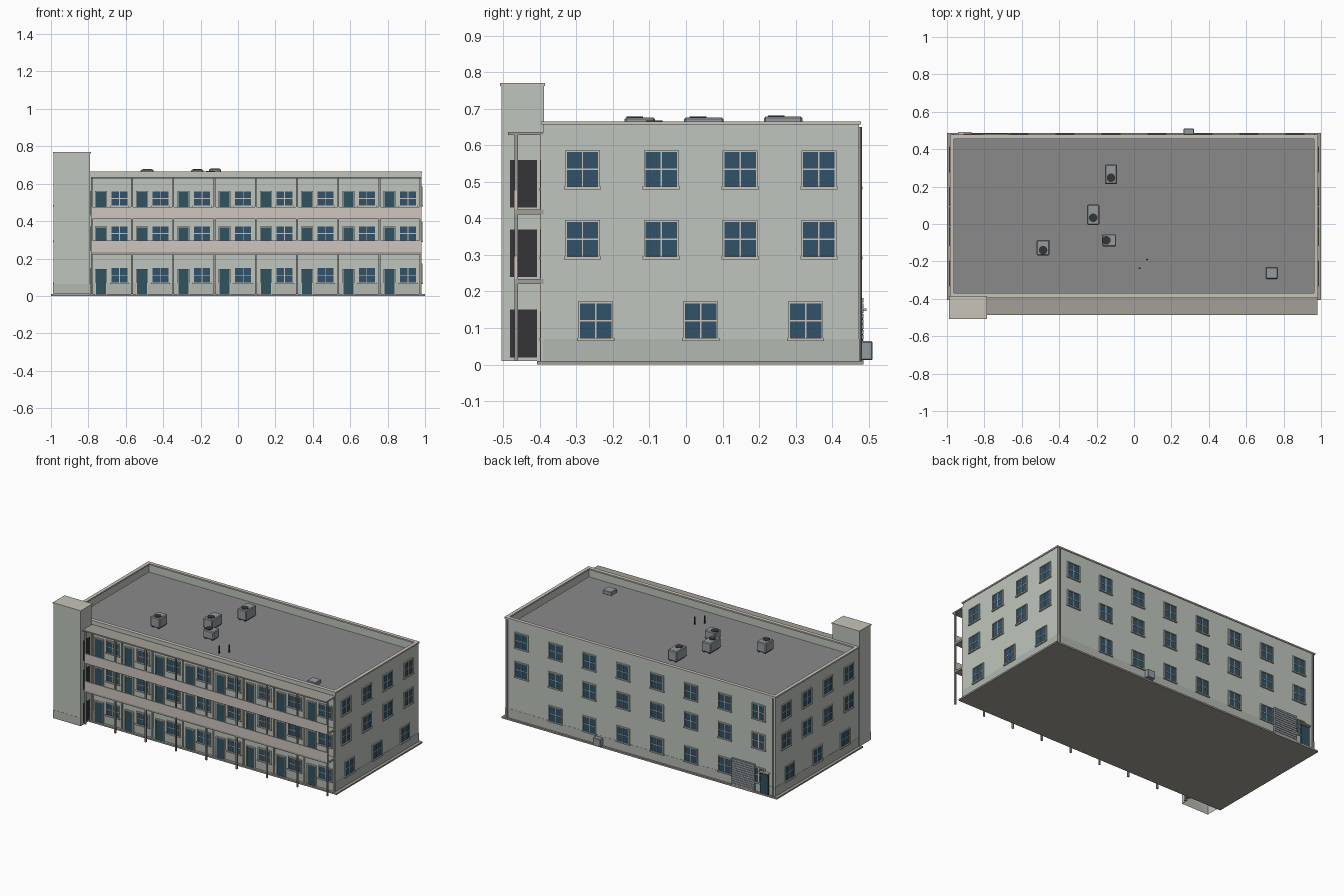
import bpy, bmesh, math
from mathutils import Matrix, Vector

if "Cube" in bpy.data.objects:
    bpy.data.objects.remove(bpy.data.objects["Cube"])

def mat(name, c):
    m = bpy.data.materials.new(name)
    m.diffuse_color = (*c, 1)
    m.use_nodes = True
    m.node_tree.nodes["Principled BSDF"].inputs["Base Color"].default_value = m.diffuse_color
    return m

WALL = mat("wall_paint", (0.52, 0.56, 0.51))
PLINTH = mat("plinth_paint", (0.45, 0.48, 0.44))
TRIM = mat("trim", (0.58, 0.55, 0.49))
RAIL = mat("balcony_paint", (0.62, 0.56, 0.52))
CONC = mat("concrete", (0.36, 0.35, 0.31))
ROOF = mat("roofing", (0.25, 0.255, 0.25))
GLASS = mat("glass", (0.03, 0.085, 0.14))
DOOR = mat("door_paint", (0.03, 0.085, 0.115))
DARK = mat("dark", (0.035, 0.035, 0.04))
METAL = mat("metal", (0.30, 0.33, 0.35))
POST = mat("post_paint", (0.33, 0.33, 0.30))

def finish(name, bm, m):
    me = bpy.data.meshes.new(name)
    bm.to_mesh(me)
    bm.free()
    ob = bpy.data.objects.new(name, me)
    me.materials.append(m)
    bpy.context.collection.objects.link(ob)
    return ob

def add_box(bm, x0, x1, y0, y1, z0, z1):
    size = Matrix.Diagonal((x1 - x0, y1 - y0, z1 - z0, 1))
    mid = Matrix.Translation(((x0 + x1) / 2, (y0 + y1) / 2, (z0 + z1) / 2))
    return bmesh.ops.create_cube(bm, size=1, matrix=mid @ size)["verts"]

def boxes(name, items, m, bevel=0):
    bm = bmesh.new()
    for b in items:
        add_box(bm, *b)
    ob = finish(name, bm, m)
    if bevel:
        mod = ob.modifiers.new("bevel", "BEVEL")
        mod.width, mod.segments = bevel, 1
    return ob

def cylinders(name, items, m, n=16):
    bm = bmesh.new()
    for x, y, z0, z1, r in items:
        bmesh.ops.create_cone(bm, cap_ends=True, segments=n, radius1=r, radius2=r, depth=z1 - z0,
                              matrix=Matrix.Translation((x, y, (z0 + z1) / 2)))
    return finish(name, bm, m)

# Wall planes
X, YF, YB, TOP, DECK = 0.98, -0.39, 0.473, 0.66, 0.605

def on_wall(side, u0, u1, z0, z1, d0, d1):
    """Box on a wall: u along it, d outward from its face."""
    if side == "front":
        return (u0, u1, YF - d1, YF - d0, z0, z1)
    if side == "back":
        return (u0, u1, YB + d0, YB + d1, z0, z1)
    if side == "right":
        return (X + d0, X + d1, u0, u1, z0, z1)
    return (-X - d1, -X - d0, u0, u1, z0, z1)

# Main block, with the roof sunk behind a parapet
bm = bmesh.new()
add_box(bm, -X, X, YF, YB, 0.01, TOP)
bm.faces.ensure_lookup_table()
top = max(bm.faces, key=lambda f: f.calc_center_median().z)
bmesh.ops.inset_individual(bm, faces=[top], thickness=0.016)
hole = bmesh.ops.extrude_discrete_faces(bm, faces=[top])["faces"]
bmesh.ops.translate(bm, verts=hole[0].verts, vec=Vector((0, 0, DECK - TOP)))
finish("main_block", bm, WALL)
boxes("roof_deck", [(-X + .016, X - .016, YF + .016, YB - .016, DECK - .002, DECK + .001)], ROOF)
boxes("base_slab", [(-1, 1, -0.407, 0.486, 0, 0.01)], CONC)
boxes("plinth", [(-X - .001, X + .001, YF - .001, YB + .001, 0.01, 0.07)], PLINTH)
e = 0.005
boxes("coping", [(-X - e, X + e, YF - e, YF + .02, TOP - .004, TOP + .005),
                 (-X - e, X + e, YB - .018, YB + e, TOP - .004, TOP + .005),
                 (-X - e, -X + .018, YF + .02, YB - .018, TOP - .004, TOP + .005),
                 (X - .018, X + e, YF + .02, YB - .018, TOP - .004, TOP + .005)], TRIM)

# Stair tower: open underneath, with dark doorways to each walkway
bm = bmesh.new()
add_box(bm, -0.987, -0.79, -0.504, -0.389, 0.01, 0.763)
low = min(bm.faces, key=lambda f: f.calc_center_median().z)
bmesh.ops.delete(bm, geom=[low], context="FACES_ONLY")
finish("stair_tower", bm, WALL)
boxes("tower_cap", [(-0.99, -0.786, -0.508, -0.385, 0.762, 0.77)], TRIM)
boxes("tower_plinth", [(-0.988, -0.789, -0.505, -0.504, 0.012, 0.065)], PLINTH)
boxes("tower_doorways", [(-0.792, -0.788, -0.481, -0.407, z, z + 0.13) for z in (0.02, 0.24, 0.43)], DARK)

# Windows: (side, centre, bottom, width, height)
wins, doors, frames = [], [], []
BAY0, BAY = -0.787, 0.2205
for side in ("left", "right"):
    for z in (0.482, 0.291):
        wins += [(side, -0.283 + 0.2155 * i, z, 0.096, 0.104) for i in range(4)]
    wins += [(side, -0.247 + 0.287 * i, 0.068, 0.096, 0.104) for i in range(3)]
for z in (0.482, 0.291, 0.068):
    wins += [("back", 0.861 - 0.246 * i, z, 0.096, 0.104) for i in range(8) if z > .1 or i]
for b in range(8):
    x = BAY0 + BAY * b
    for floor, wz in ((0.01, 0.068), (0.235, 0.291), (0.425, 0.478)):
        wins.append(("front", x + 0.153, wz, 0.096, 0.086))
        doors.append(on_wall("front", x + .027, x + .081, floor, floor + .13, 0, .006))
        frames += [on_wall("front", x + a, x + a + .005, floor, floor + .135, 0, .009) for a in (.022, .081)]
        frames.append(on_wall("front", x + .022, x + .086, floor + .13, floor + .135, 0, .009))

glass, bars = [], []
for side, c, z, w, h in wins:
    t, l, r, zt = 0.005, c - w / 2, c + w / 2, z + h
    glass.append(on_wall(side, l + t, r - t, z + t, zt - t, 0, 0.003))
    frames += [on_wall(side, l, l + t, z, zt, 0, .007), on_wall(side, r - t, r, z, zt, 0, .007),
               on_wall(side, l + t, r - t, zt - t, zt, 0, .007),
               on_wall(side, l - .003, r + .003, z - .003, z + t, 0, .01)]
    zm = z + h / 2
    bars += [on_wall(side, c - .002, c + .002, z + t, zt - t, 0, .005),
             on_wall(side, l + t, r - t, zm - .002, zm + .002, 0, .005)]
boxes("window_glass", glass, GLASS)
boxes("window_and_door_frames", frames, TRIM)
boxes("window_bars", bars, TRIM)
boxes("front_doors", doors, DOOR)

# Walkways, parapets, canopy and posts
XL, XR = BAY0, X
boxes("walkway_slabs", [(XL, XR, -0.468, YF, z, z + 0.013) for z in (0.221, 0.411)], CONC)
boxes("walkway_parapets", [(XL, XR, -0.470, -0.462, z, z + 0.061) for z in (0.234, 0.415)], RAIL)
boxes("canopy", [(XL, XR, -0.487, YF, 0.628, 0.636)], CONC)
xs = [min(max(BAY0 + BAY * i, XL + .005), XR - .005) for i in range(9)]
boxes("walkway_posts", [(x - .005, x + .005, -0.469, -0.459, 0.01, 0.63) for x in xs], POST)
boxes("bay_pilasters", [(x - .004, x + .004, YF - .008, YF, 0.01, 0.63) for x in xs], TRIM)

# Back wall: roller shutter, service door with canopy, pipes, cabinet
boxes("roller_shutter", [on_wall("back", -0.837, -0.67, .01 + .0145 * i, .0225 + .0145 * i, 0, .012)
                         for i in range(12)] + [on_wall("back", -0.837, -0.67, .01, .184, 0, .009)], METAL)
boxes("service_door", [on_wall("back", -0.935, -0.875, .01, .14, 0, .011)], DOOR)
boxes("service_door_canopy", [on_wall("back", -0.94, -0.87, .147, .154, 0, .02)], TRIM)
cylinders("drainpipes", [(x, YB + .004, 0.01, 0.65, 0.005) for x in (-0.965, 0.965)], POST, 8)
boxes("utility_cabinet", [(0.265, 0.32, 0.478, 0.51, 0.012, 0.064)], METAL, .003)

# Rooftop units, fans, hatch and vents
units = [(-0.155, -0.09, 0.213, 0.318, 0.679), (-0.25, -0.185, -0.005, 0.103, 0.676),
         (-0.17, -0.095, -0.12, -0.055, 0.665), (-0.52, -0.452, -0.168, -0.085, 0.676)]
boxes("rooftop_units", [(a, b, c, d, DECK + .006, h) for a, b, c, d, h in units], METAL, .005)
boxes("unit_feet", [(a + k, a + k + .01, c + .005, d - .005, DECK, DECK + .008)
                    for a, b, c, d, h in units for k in (.008, b - a - .018)], DARK)
fans = [(-0.123, 0.247), (-0.218, 0.033), (-0.148, -0.087), (-0.486, -0.14)]
cylinders("unit_fans", [(x, y, u[4] - .003, u[4] + .002, .023) for (x, y), u in zip(fans, units)], DARK)
boxes("roof_hatch", [(0.705, 0.768, -0.293, -0.232, DECK, DECK + .025)], METAL, .003)
cylinders("vent_pipes", [(0.03, -0.237, DECK, 0.655, .005), (0.07, -0.19, DECK, 0.655, .005)], DARK, 8)
